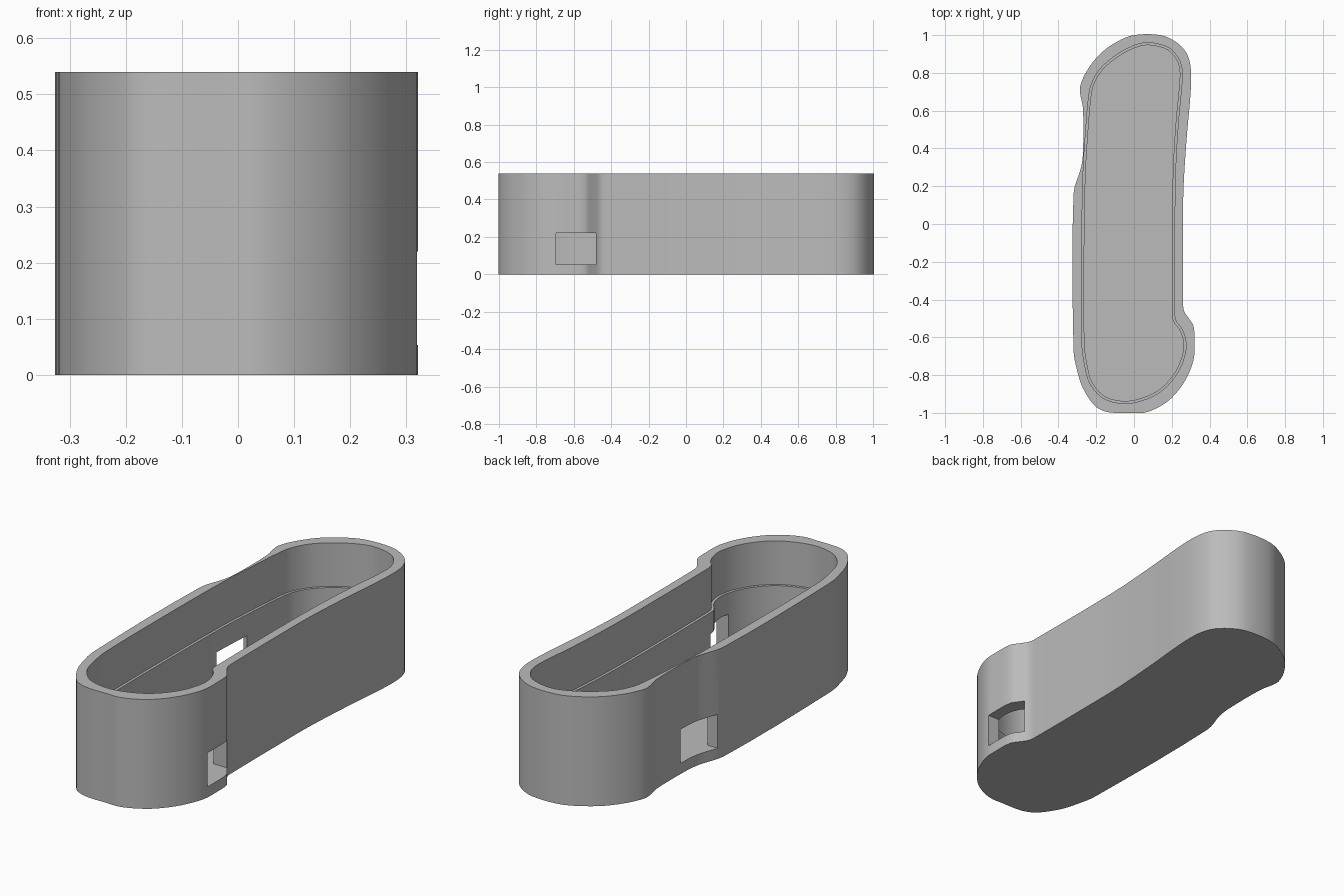
import bpy
import bmesh
import math
from mathutils import Vector
from mathutils.geometry import interpolate_bezier

HEIGHT = 0.54
FLOOR = 0.053
LEDGE = 0.325
LEDGE_WIDTH = 0.013

# Outlines seen from above, counter-clockwise, in hundredths of a unit
OUTER = [(-2, -100), (5, -100), (13, -97), (20, -92), (27, -83), (31.5, -72), (32, -62),
         (31.5, -54), (29, -50), (26.5, -46), (26, -42), (26, 10), (26.5, 25), (28, 47),
         (30, 70), (30, 83), (27.5, 91), (22, 96.5), (14, 100), (0, 100), (-9, 96.5),
         (-18, 90), (-25, 81), (-28.5, 73), (-28.5, 69), (-27, 61), (-27, 38),
         (-28, 30), (-32, 16), (-32, -67), (-30, -78), (-27, -87), (-21, -96),
         (-16, -99), (-10, -100)]
INNER = [(-4, -95), (4, -93.5), (13, -89.5), (20, -83), (25, -75), (27.5, -66), (27, -60),
         (25, -55), (22, -51), (21.5, -46), (21.5, 0), (22, 30), (23.5, 55), (25.5, 77),
         (25, 84), (22, 90), (17, 94), (7, 96), (-1, 94), (-10, 89), (-18, 82),
         (-22.5, 74), (-24, 67), (-25.5, 50), (-27, 25), (-27.7, -20), (-27.5, -64),
         (-26, -75), (-23.5, -84), (-18, -91), (-12, -94)]


def smooth_outline(points, steps=4):
    """Round a closed outline with handles that follow its neighbours."""
    pts = [Vector((x, y, 0)) / 100 for x, y in points]
    n = len(pts)
    tangents = [(pts[(i + 1) % n] - pts[i - 1]).normalized() for i in range(n)]
    result = []
    for i in range(n):
        j = (i + 1) % n
        reach = (pts[j] - pts[i]).length / 3
        result += interpolate_bezier(pts[i], pts[i] + tangents[i] * reach,
                                     pts[j] - tangents[j] * reach, pts[j], steps + 1)[:-1]
    return result


def inset(points, amount):
    """Move every outline point inwards along its normal."""
    n = len(points)
    result = []
    for i, p in enumerate(points):
        t = (points[(i + 1) % n] - points[i - 1]).normalized()
        result.append(p + Vector((-t.y, t.x, 0)) * amount)
    return result


def prism(name, outline, bottom, top):
    bm = bmesh.new()
    face = bm.faces.new([bm.verts.new((p.x, p.y, bottom)) for p in outline])
    grown = bmesh.ops.extrude_face_region(bm, geom=[face])["geom"]
    verts = [g for g in grown if isinstance(g, bmesh.types.BMVert)]
    bmesh.ops.translate(bm, verts=verts, vec=(0, 0, top - bottom))
    bmesh.ops.recalc_face_normals(bm, faces=bm.faces)
    mesh = bpy.data.meshes.new(name)
    bm.to_mesh(mesh)
    bm.free()
    obj = bpy.data.objects.new(name, mesh)
    bpy.context.collection.objects.link(obj)
    return obj


def rectangle(x1, x2, y1, y2):
    return [Vector((x, y, 0)) for x, y in ((x1, y1), (x2, y1), (x2, y2), (x1, y2))]


cube = bpy.data.objects.get("Cube")
if cube:
    bpy.data.objects.remove(cube, do_unlink=True)

grey = bpy.data.materials.new("plain_grey")
grey.use_nodes = True
grey.diffuse_color = (0.5, 0.5, 0.5, 1)
grey.node_tree.nodes["Principled BSDF"].inputs["Base Color"].default_value = (0.5, 0.5, 0.5, 1)

# Solid body
case = prism("case_body", smooth_outline(OUTER), 0, HEIGHT)
case.data.materials.append(grey)

# Stepped cavity and one opening in each long wall
cavity = smooth_outline(INNER)
cutters = [
    prism("upper_cavity_cutter", cavity, LEDGE, HEIGHT + 0.1),
    prism("lower_cavity_cutter", inset(cavity, LEDGE_WIDTH), FLOOR, LEDGE + 0.05),
    prism("left_opening_cutter", rectangle(0.12, 0.4, -0.695, -0.48), FLOOR, 0.22),
    prism("right_opening_cutter", rectangle(-0.4, -0.15, 0.2, 0.425), FLOOR, 0.22),
]
for cutter in cutters:
    mod = case.modifiers.new(cutter.name, "BOOLEAN")
    mod.operation = "DIFFERENCE"
    mod.solver = "EXACT"
    mod.object = cutter
    cutter.hide_render = True

# Apply the cuts, then remove the cutters
bpy.context.view_layer.update()
bpy.ops.object.select_all(action="DESELECT")
case.select_set(True)
bpy.context.view_layer.objects.active = case
for cutter in cutters:
    bpy.ops.object.modifier_apply(modifier=cutter.name)
    bpy.data.objects.remove(cutter, do_unlink=True)

bpy.ops.object.shade_smooth_by_angle(angle=math.radians(30))
